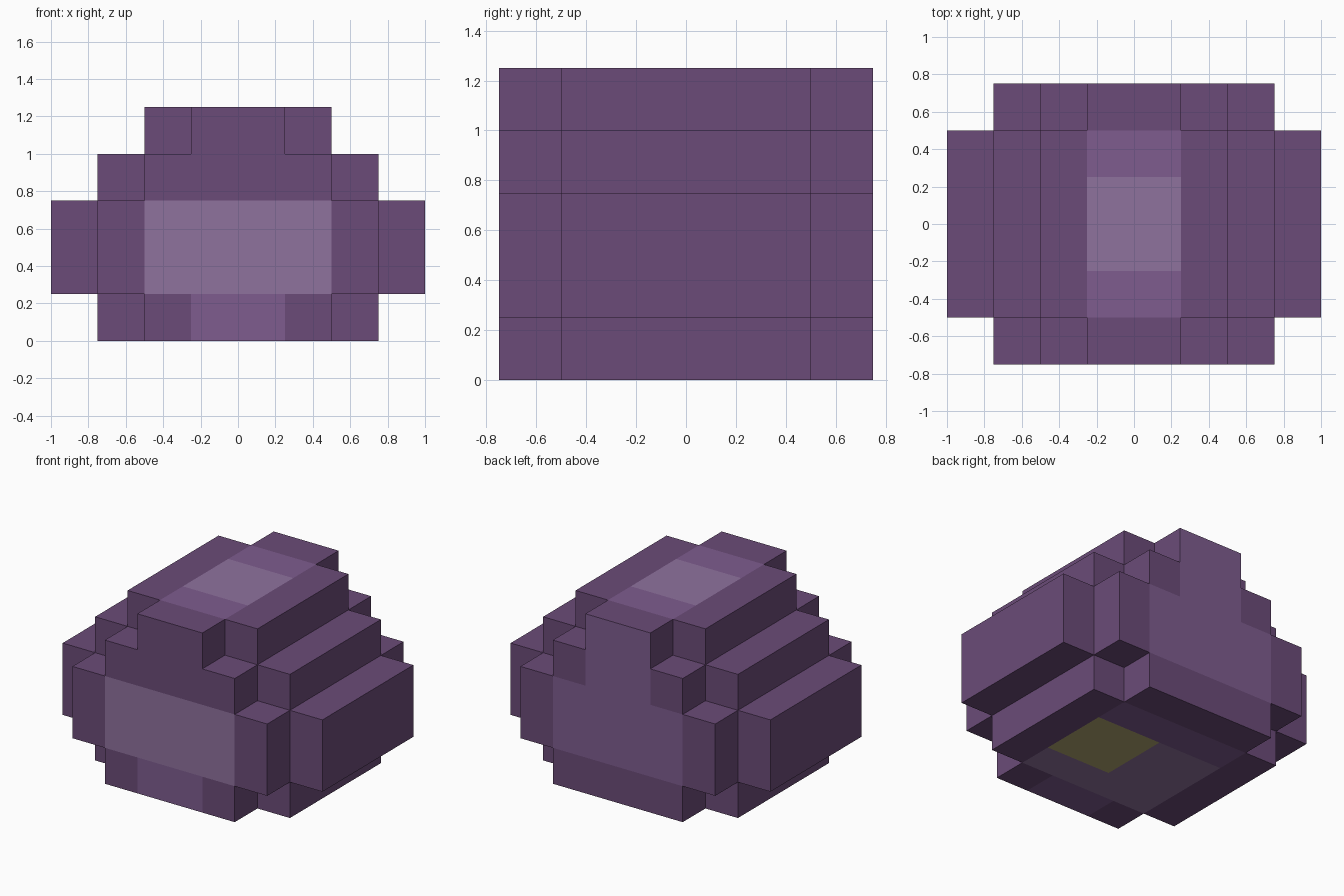
import bpy, bmesh

if "Cube" in bpy.data.objects:
    bpy.data.objects.remove(bpy.data.objects["Cube"])

S = 0.25  # cell size


def material(name, rgb):
    m = bpy.data.materials.new(name)
    lin = [(c / 255 / 12.92 if c < 11 else ((c / 255 + 0.055) / 1.055) ** 2.4) for c in rgb]
    m.diffuse_color = (*lin, 1)
    m.use_nodes = True
    m.node_tree.nodes["Principled BSDF"].inputs["Base Color"].default_value = m.diffuse_color
    return m


MATS = [material("purple", (107, 75, 120)), material("mid_purple", (126, 92, 143)),
        material("pale_purple", (143, 114, 158)), material("olive", (176, 165, 112))]

# Each layer is two crossed boxes: z range, (half x, half y) of each box, in cells
LAYERS = [
    ((0, 1), ((3, 2), (2, 3))),
    ((1, 3), ((4, 2), (3, 3))),
    ((3, 4), ((3, 2), (2, 3))),
    ((4, 5), ((2, 2), (1, 3))),
]

# Coloured patches: outward axis, sign, material, then u and v ranges in cells
PATCHES = [
    (1, -1, 2, (-2, 2), (1, 3)),   # front panel
    (1, -1, 1, (-1, 1), (0, 1)),   # front chin
    (1, 1, 1, (-2, 2), (1, 3)),    # back panel
    (1, 1, 1, (-1, 1), (3, 5)),    # back ridge
    (2, 1, 1, (-1, 1), (-2, 2)),   # top
    (2, 1, 2, (-1, 1), (-1, 1)),   # top centre
    (2, -1, 1, (-1, 1), (-3, -2)),  # underside front
    (2, -1, 1, (-2, 2), (1, 2)),   # underside back
    (2, -1, 2, (-2, 2), (-2, 1)),  # underside
    (2, -1, 3, (0, 2), (-1, 1)),   # underside spot
]

cells = {(x, y, z) for (z0, z1), boxes in LAYERS for hx, hy in boxes
         for z in range(z0, z1) for x in range(-hx, hx) for y in range(-hy, hy)}


def face_material(axis, sign, centre):
    u, v = [centre[i] for i in range(3) if i != axis]
    outer = {(1, -1): -3, (1, 1): 3, (2, 1): 5, (2, -1): 0}.get((axis, sign))
    found = 0
    if centre[axis] == outer:
        for a, s, m, (u0, u1), (v0, v1) in PATCHES:
            if (a, s) == (axis, sign) and u0 < u < u1 and v0 < v < v1:
                found = m
    return found


# Stepped body: only the exposed cell sides become faces
bm = bmesh.new()
verts = {}
for cell in sorted(cells):
    for axis in range(3):
        for sign in (-1, 1):
            near = list(cell)
            near[axis] += sign
            if tuple(near) in cells:
                continue
            b, c = (axis + 1) % 3, (axis + 2) % 3
            ring = []
            for db, dc in ((0, 0), (1, 0), (1, 1), (0, 1))[::sign]:
                p = list(cell)
                p[axis] += (sign + 1) // 2
                p[b] += db
                p[c] += dc
                p = tuple(p)
                if p not in verts:
                    verts[p] = bm.verts.new([k * S for k in p])
                ring.append(verts[p])
            centre = [k + 0.5 for k in cell]
            centre[axis] += sign * 0.5
            bm.faces.new(ring).material_index = face_material(axis, sign, centre)

# Merge flat neighbours of the same colour
bmesh.ops.dissolve_limit(bm, angle_limit=0.01, verts=bm.verts[:], edges=bm.edges[:],
                         delimit={'MATERIAL'})
mesh = bpy.data.meshes.new("stepped_body")
bm.to_mesh(mesh)
bm.free()
for m in MATS:
    mesh.materials.append(m)
body = bpy.data.objects.new("stepped_body", mesh)
bpy.context.collection.objects.link(body)
